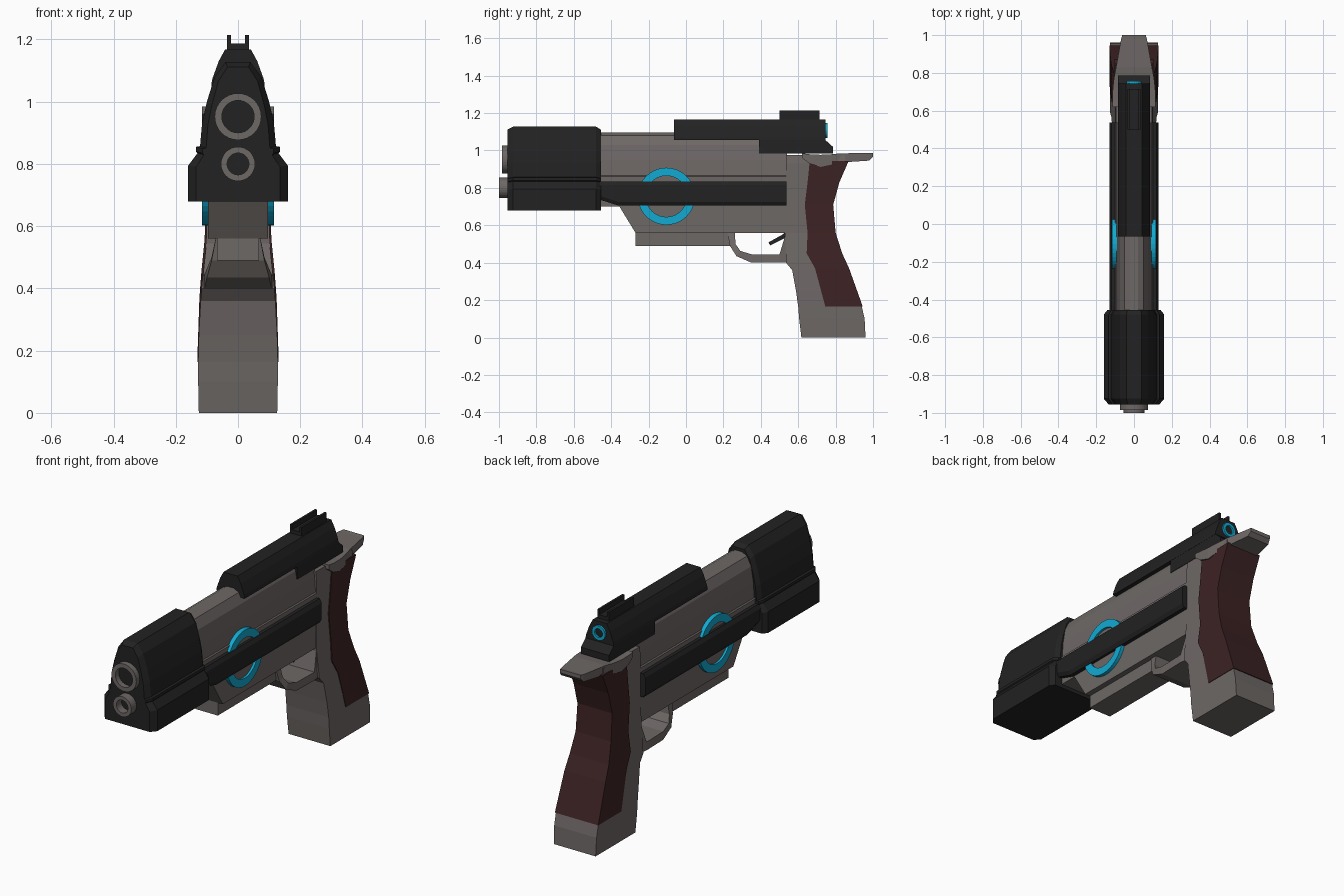
import bpy, bmesh, math

def material(name, rgb):
    m = bpy.data.materials.new(name)
    m.diffuse_color = (*rgb, 1)
    return m

GREY = material("warm grey metal", (0.155, 0.138, 0.132))
BLACK = material("black metal", (0.016, 0.016, 0.016))
CYAN = material("cyan glow", (0.006, 0.40, 0.64))
WOOD = material("dark red wood", (0.046, 0.016, 0.017))

def skin(name, rings, mat, closed=False):
    """Bridge equal-sized point rings; cap the ends unless closed."""
    bm = bmesh.new()
    vs = [[bm.verts.new(p) for p in r] for r in rings]
    n = len(rings[0])
    for i in range(len(vs) if closed else len(vs) - 1):
        a, b = vs[i], vs[(i + 1) % len(vs)]
        for j in range(n):
            k = (j + 1) % n
            bm.faces.new((a[j], a[k], b[k], b[j]))
    if not closed:
        bm.faces.new(vs[0])
        bm.faces.new(vs[-1])
    bmesh.ops.recalc_face_normals(bm, faces=bm.faces)
    me = bpy.data.meshes.new(name)
    bm.to_mesh(me)
    bm.free()
    me.materials.append(mat)
    ob = bpy.data.objects.new(name, me)
    bpy.context.collection.objects.link(ob)
    return ob

def plate(name, profile, x0, x1, mat):
    """Side profile (y, z) extruded across x."""
    return skin(name, [[(x, y, z) for y, z in profile] for x in (x0, x1)], mat)

def loft(name, half, stations, base, mat):
    """Mirrored half section (x, z) along y; stations are (y, x scale, z scale)."""
    sec = half + [(-x, z) for x, z in reversed(half)]
    return skin(name, [[(x * sx, y, base + (z - base) * sz) for x, z in sec]
                       for y, sx, sz in stations], mat)

def stack(name, rows, mat):
    """Rows (z, front y, back y, half width) stacked upwards."""
    return skin(name, [[(-w, f, z), (w, f, z), (w, b, z), (-w, b, z)]
                       for z, f, b, w in rows], mat)

def annulus(name, axis, c, r_out, r_in, a0, a1, mat, n=32):
    """Flat-sided ring around the x or y axis, spanning a0..a1 on that axis."""
    rings = []
    for i in range(n):
        t = 2 * math.pi * i / n
        ring = []
        for r, a in ((r_out, a0), (r_out, a1), (r_in, a1), (r_in, a0)):
            u, z = c[0] + r * math.cos(t), c[1] + r * math.sin(t)
            ring.append((a, u, z) if axis == 'x' else (u, a, z))
        rings.append(ring)
    return skin(name, rings, mat, closed=True)

# Main body
loft("upper_body", [(0.097, 0.70), (0.1, 0.86), (0.094, 0.865), (0.088, 0.95),
                    (0.075, 1.03), (0.05, 1.08), (0.02, 1.095)],
     [(-0.47, 1, 1), (0.54, 1, 1)], 0.7, GREY)
plate("lower_body", [(-0.365, 0.715), (-0.27, 0.56), (0.54, 0.56), (0.54, 0.715)],
      -0.097, 0.097, GREY)
plate("under_block", [(-0.27, 0.57), (-0.27, 0.49), (0.24, 0.49), (0.24, 0.57)],
      -0.067, 0.067, GREY)

# Muzzle shroud with chamfered ends
loft("muzzle_shroud", [(0.16, 0.68), (0.16, 0.795), (0.13, 0.835), (0.135, 0.84),
                       (0.135, 0.855), (0.122, 0.857), (0.115, 0.935), (0.1, 1.0),
                       (0.075, 1.08), (0.04, 1.127)],
     [(-0.955, 0.84, 0.965), (-0.925, 1, 1), (-0.48, 1, 1), (-0.455, 0.88, 0.965)],
     0.68, BLACK)

# Twin barrels, the shroud face closing each bore
annulus("upper_barrel", 'y', (0, 0.952), 0.075, 0.052, -0.985, -0.93, GREY)
annulus("lower_barrel", 'y', (0, 0.80), 0.055, 0.035, -1.0, -0.93, GREY)

# Side rails, glowing rings and their hubs
for s, side in ((1, "right"), (-1, "left")):
    skin(f"side_rail_{side}",
         [[(s * x, y, z) for x, z in ((0.08, lo), (0.118, lo), (0.13, lo + 0.02),
                                      (0.13, 0.815), (0.118, 0.835), (0.08, 0.835))]
          for y, lo in ((-0.47, 0.74), (-0.36, 0.705), (0.537, 0.705))], BLACK)
    annulus(f"glow_ring_{side}", 'x', (-0.105, 0.755), 0.153, 0.11,
            s * 0.08, s * 0.116, CYAN, 40)
    hub = [(-0.105 + 0.112 * math.cos(i * math.pi / 16),
            0.755 + 0.112 * math.sin(i * math.pi / 16)) for i in range(32)]
    plate(f"ring_hub_{side}", hub, s * 0.08, s * 0.104, GREY)

# Top slide and its rear housing
loft("top_slide", [(0.086, 1.055), (0.082, 1.075), (0.062, 1.13), (0.042, 1.167)],
     [(-0.065, 1, 1), (0.745, 1, 1)], 1.055, BLACK)
plate("rear_housing", [(0.39, 0.985), (0.785, 0.985), (0.785, 1.02), (0.745, 1.056),
                       (0.39, 1.056)], -0.085, 0.085, BLACK)
annulus("rear_glow_ring", 'y', (0, 1.108), 0.04, 0.024, 0.74, 0.756, CYAN, 24)

# Sight: base with two prongs
plate("sight_base", [(0.5, 1.16), (0.715, 1.16), (0.715, 1.187), (0.5, 1.187)],
      -0.034, 0.034, BLACK)
for s, side in ((1, "right"), (-1, "left")):
    plate(f"sight_prong_{side}", [(0.5, 1.16), (0.715, 1.16), (0.715, 1.215), (0.5, 1.215)],
          s * 0.023, s * 0.035, BLACK)

# Grip frame and wrapped wooden grip
stack("grip_frame", [(0, 0.617, 0.96, 0.126), (0.1, 0.605, 0.955, 0.128),
                     (0.165, 0.60, 0.94, 0.128), (0.25, 0.588, 0.90, 0.126),
                     (0.36, 0.568, 0.86, 0.12), (0.40, 0.535, 0.845, 0.117),
                     (0.56, 0.53, 0.79, 0.102), (0.71, 0.535, 0.775, 0.1),
                     (0.83, 0.535, 0.80, 0.1), (0.93, 0.535, 0.85, 0.1),
                     (0.975, 0.535, 0.85, 0.095)], GREY)
stack("wood_grip", [(0.165, 0.745, 0.945, 0.131), (0.37, 0.69, 0.872, 0.124),
                    (0.45, 0.645, 0.835, 0.118), (0.56, 0.65, 0.80, 0.107),
                    (0.71, 0.635, 0.787, 0.105), (0.83, 0.65, 0.82, 0.105),
                    (0.945, 0.662, 0.87, 0.105)], WOOD)

# Tang plate above the grip
skin("tang", [[(-w, y, lo), (w, y, lo), (w, y, hi), (-w, y, hi)] for y, w, lo, hi in
              ((0.62, 0.115, 0.96, 0.985), (0.66, 0.115, 0.93, 0.98),
               (0.72, 0.112, 0.912, 0.977), (0.78, 0.105, 0.925, 0.98),
               (0.83, 0.095, 0.936, 0.985), (0.98, 0.068, 0.946, 0.986),
               (1.0, 0.062, 0.968, 0.988))], GREY)

# Trigger guard: (outer y, z, inner y, z, half width)
skin("trigger_guard", [[(-w, a, b), (w, a, b), (w, c, d), (-w, c, d)] for a, b, c, d, w in
                       ((0.22, 0.57, 0.26, 0.57, 0.07), (0.235, 0.49, 0.265, 0.50, 0.085),
                        (0.27, 0.435, 0.29, 0.463, 0.1), (0.35, 0.40, 0.35, 0.445, 0.108),
                        (0.5, 0.40, 0.5, 0.445, 0.112), (0.57, 0.40, 0.535, 0.56, 0.1))], GREY)
plate("trigger", [(0.44, 0.508), (0.45, 0.493), (0.525, 0.53), (0.54, 0.57), (0.515, 0.55)],
      -0.022, 0.022, BLACK)
